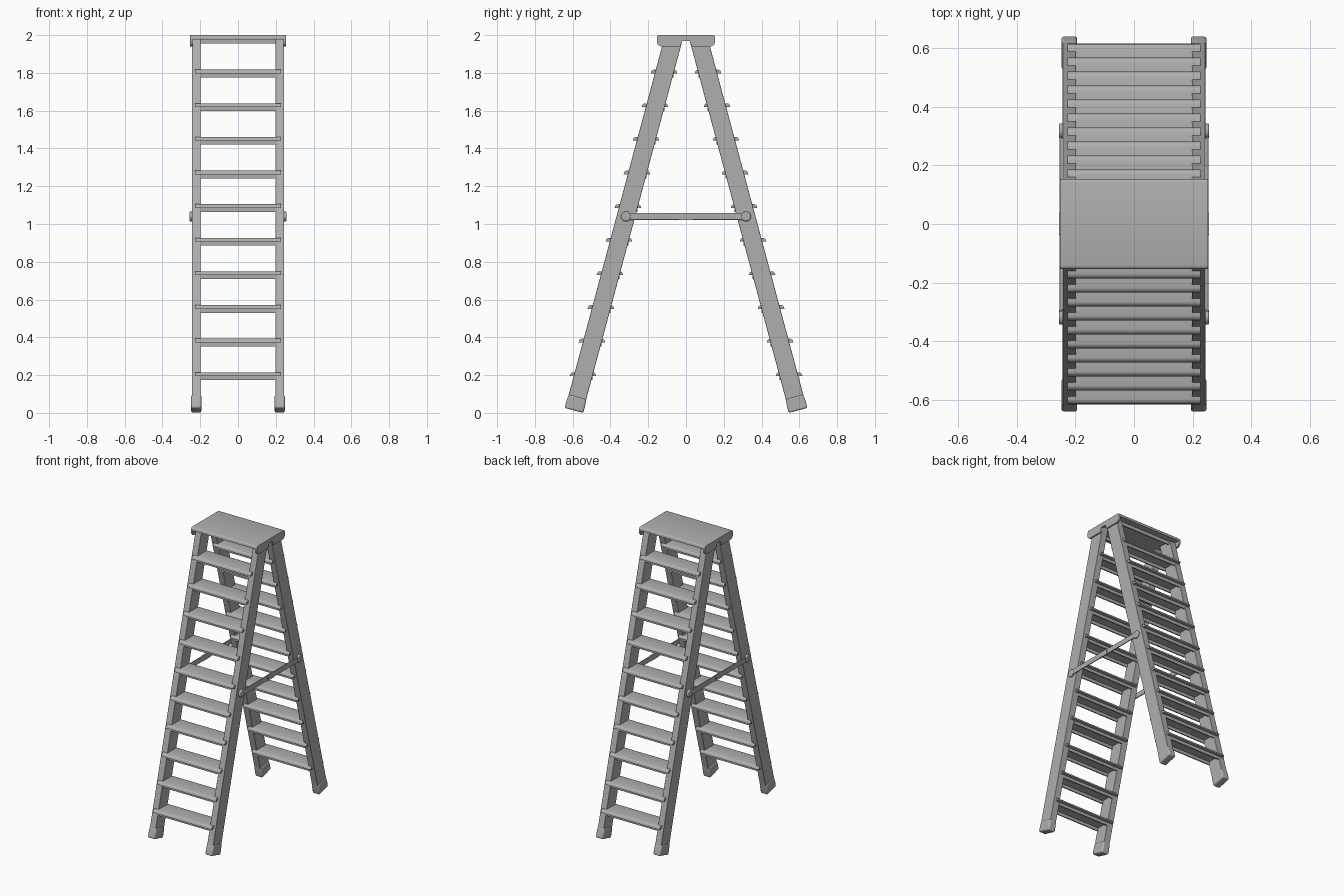
import bpy, bmesh, math
from mathutils import Vector

if "Cube" in bpy.data.objects:
    bpy.data.objects.remove(bpy.data.objects["Cube"])

TILT = math.radians(15)
SLOPE = math.tan(TILT)
AXIS = Vector((-math.sin(TILT), math.cos(TILT)))   # up the leg, in (y, z)
SIDE = Vector((math.cos(TILT), math.sin(TILT)))    # outward across the leg
BASE = Vector((0.5935, 0.0132))                    # middle of the foot sole

# Dark grey painted metal
grey = bpy.data.materials.new("dark_grey")
grey.diffuse_color = (0.43, 0.43, 0.43, 1)
grey.use_nodes = True
grey.node_tree.nodes["Principled BSDF"].inputs["Base Color"].default_value = grey.diffuse_color


def leg_pt(across, along):
    return BASE + SIDE * across + AXIS * along


def prism(name, outlines, x0, x1, mirror=(False, False), bevel=0.0, array=None):
    """Extrude (y, z) outlines along x, then bevel, repeat and mirror."""
    bm = bmesh.new()
    for pts in outlines:
        face = bm.faces.new([bm.verts.new((x0, p[0], p[1])) for p in pts])
        ext = bmesh.ops.extrude_face_region(bm, geom=[face])
        moved = [g for g in ext["geom"] if isinstance(g, bmesh.types.BMVert)]
        bmesh.ops.translate(bm, verts=moved, vec=(x1 - x0, 0, 0))
    bmesh.ops.recalc_face_normals(bm, faces=bm.faces)
    me = bpy.data.meshes.new(name)
    bm.to_mesh(me)
    bm.free()
    me.materials.append(grey)
    ob = bpy.data.objects.new(name, me)
    bpy.context.collection.objects.link(ob)
    if bevel:
        m = ob.modifiers.new("bevel", "BEVEL")
        m.width, m.segments = bevel, 3
        m.limit_method, m.angle_limit = "ANGLE", math.radians(40)
    if array:
        m = ob.modifiers.new("repeat", "ARRAY")
        m.use_relative_offset, m.use_constant_offset = False, True
        m.count, m.constant_offset_displace = array
    if any(mirror):
        m = ob.modifiers.new("mirror", "MIRROR")
        m.use_axis = (mirror[0], mirror[1], False)
        m.use_mirror_merge = False
    bpy.context.view_layer.objects.active = ob
    ob.select_set(True)
    bpy.ops.object.shade_smooth_by_angle(angle=math.radians(35))
    ob.select_set(False)
    return ob


def rect(y0, y1, z0, z1):
    return [(y0, z0), (y1, z0), (y1, z1), (y0, z1)]


def circle(y, z, r, n=24):
    return [(y + r * math.cos(2 * math.pi * i / n),
             z + r * math.sin(2 * math.pi * i / n)) for i in range(n)]


# Four leaning rails, cut level under the cap
def at_height(across, z):
    p = leg_pt(across, 0)
    return leg_pt(across, (z - p.y) / AXIS.y)


rail = [leg_pt(-0.048, 0.015), leg_pt(0.048, 0.015),
        at_height(0.048, 1.985), at_height(-0.048, 1.985)]
prism("side_rail", [rail], 0.198, 0.244, (True, True), 0.003)

# Rubber feet with softened edges, tapering into the rail
foot = [leg_pt(-0.051, 0), leg_pt(0.051, 0), leg_pt(0.0515, 0.035),
        leg_pt(0.048, 0.075), leg_pt(-0.048, 0.075), leg_pt(-0.0515, 0.035)]
prism("foot", [foot], 0.194, 0.248, (True, True), 0.009)

# Treads: rounded slab over a pair of downturned lips
STEP = 0.178
offset = (10, (0, -SLOPE * STEP, STEP))
c, t = 0.546, 0.215
slab = [(c - 0.070, t - 0.020), (c + 0.070, t - 0.020), (c + 0.069, t - 0.013),
        (c + 0.065, t - 0.006), (c + 0.060, t - 0.002), (c + 0.053, t),
        (c - 0.053, t), (c - 0.060, t - 0.002), (c - 0.065, t - 0.006),
        (c - 0.069, t - 0.013)]
prism("tread", [slab], -0.227, 0.227, (False, True), 0, offset)
lips = [rect(c + s - 0.004, c + s + 0.004, t - 0.041, t - 0.018) for s in (-0.046, 0.046)]
prism("tread_lip", lips, -0.2, 0.2, (False, True), 0, offset)

# Top cap: flat plate, inner lips and side skirts notched in the middle
corner = [(0.154, 1.978), (0.154, 1.990), (0.152, 1.995), (0.148, 1.9985), (0.142, 2.0)]
plate = corner + [(-y, z) for y, z in reversed(corner)]
prism("top_plate", [plate], -0.253, 0.253)
prism("top_plate_lip", [rect(0.10, 0.108, 1.955, 1.985)], -0.2, 0.2, (False, True))
half = [(0.018, 1.97), (0.03, 1.94), (0.133, 1.94), (0.146, 1.946),
        (0.154, 1.958), (0.154, 1.988), (0.145, 1.997)]
skirt = half + [(-y, z) for y, z in reversed(half)]
prism("top_skirt", [skirt], 0.241, 0.253, (True, False))

# Folding spreader: two bars overlapping at the centre, domed pivots on the rails
Z = 1.04
prism("spreader_bar", [rect(-0.037, 0.318, Z - 0.018, Z + 0.018)],
      0.247, 0.2545, (True, True), 0.002)
prism("spreader_joint", [rect(-0.037, 0.037, Z - 0.019, Z + 0.019)],
      0.246, 0.257, (True, False), 0.001)
prism("spreader_pivot", [circle(0.318, Z, 0.026)], 0.238, 0.257, (True, True), 0.006)
